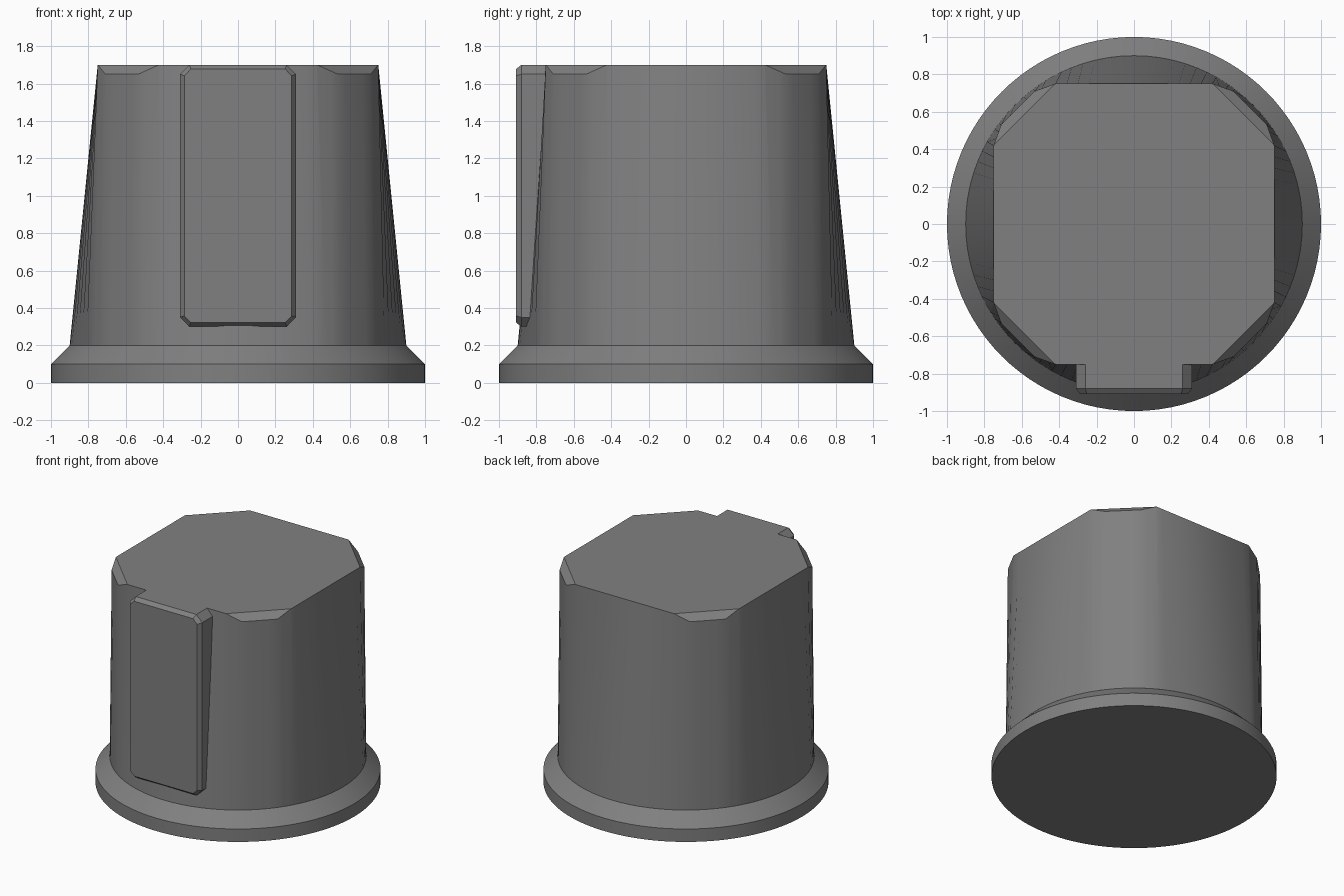
import bpy, bmesh, math
from mathutils import Vector

if "Cube" in bpy.data.objects:
    bpy.data.objects.remove(bpy.data.objects["Cube"])

grey = bpy.data.materials.new("mid grey")
grey.diffuse_color = (0.216, 0.216, 0.216, 1)
grey.use_nodes = True
grey.node_tree.nodes["Principled BSDF"].inputs["Base Color"].default_value = grey.diffuse_color


def finish(name, bm):
    bmesh.ops.recalc_face_normals(bm, faces=bm.faces)
    mesh = bpy.data.meshes.new(name)
    bm.to_mesh(mesh)
    bm.free()
    mesh.materials.append(grey)
    obj = bpy.data.objects.new(name, mesh)
    bpy.context.collection.objects.link(obj)
    bpy.ops.object.select_all(action='DESELECT')
    obj.select_set(True)
    bpy.context.view_layer.objects.active = obj
    bpy.ops.object.shade_smooth_by_angle(angle=math.radians(22))
    return obj


def loft(bm, rings):
    """Skin matching point rings and cap both ends."""
    loops = [[bm.verts.new(p) for p in ring] for ring in rings]
    for a, b in zip(loops, loops[1:]):
        for i in range(len(a)):
            j = (i + 1) % len(a)
            bm.faces.new((a[i], a[j], b[j], b[i]))
    bm.faces.new(loops[0])
    bm.faces.new(loops[-1])


# Base flange: round disc with a sloped shoulder
bm = bmesh.new()
N = 96
loft(bm, [[(r * math.cos(2 * math.pi * i / N), r * math.sin(2 * math.pi * i / N), z)
           for i in range(N)] for r, z in ((1, 0), (1, 0.1), (0.9, 0.2))])
finish("base_flange", bm)

# Body: round foot blending into a square top with faceted corners
corner = [(0.75, -0.42), (0.75, 0.42), (0.71, 0.53), (0.53, 0.71), (0.42, 0.75)]
steps = [14, 3, 4, 3]
foot, top = [], []
for q in range(4):
    c, s = round(math.cos(q * math.pi / 2)), round(math.sin(q * math.pi / 2))
    for a, b, n in zip(corner, corner[1:], steps):
        for k in range(n):
            x, y = (a[i] + (b[i] - a[i]) * k / n for i in range(2))
            x, y = x * c - y * s, x * s + y * c
            r = 0.9 / math.hypot(x, y)
            foot.append((x * r, y * r, 0.2))
            top.append((x, y, 1.7))
bm = bmesh.new()
loft(bm, [foot, top])
# Chamfer the four top corners
for sx in (-1, 1):
    for sy in (-1, 1):
        cut = bmesh.ops.bisect_plane(
            bm, geom=bm.verts[:] + bm.edges[:] + bm.faces[:], dist=1e-5,
            plane_co=(0.586 * sx, 0.586 * sy, 1.7),
            plane_no=Vector((sx, sy, math.sqrt(2))).normalized(), clear_outer=True)
        rim = [e for e in cut["geom_cut"] if isinstance(e, bmesh.types.BMEdge)]
        bmesh.ops.contextual_create(bm, geom=rim)
finish("body", bm)


# Front rib: clipped-corner plate with a bevelled front edge
def plate_ring(w, z0, z1, clip, y):
    return [(w, y, z0 + clip), (w, y, z1 - clip), (w - clip, y, z1), (clip - w, y, z1),
            (-w, y, z1 - clip), (-w, y, z0 + clip), (clip - w, y, z0), (w - clip, y, z0)]


bm = bmesh.new()
loft(bm, [plate_ring(0.31, 0.3, 1.7, 0.05, -0.75),
          plate_ring(0.31, 0.3, 1.7, 0.05, -0.88),
          plate_ring(0.287, 0.323, 1.677, 0.035, -0.91)])
finish("front_rib", bm)
